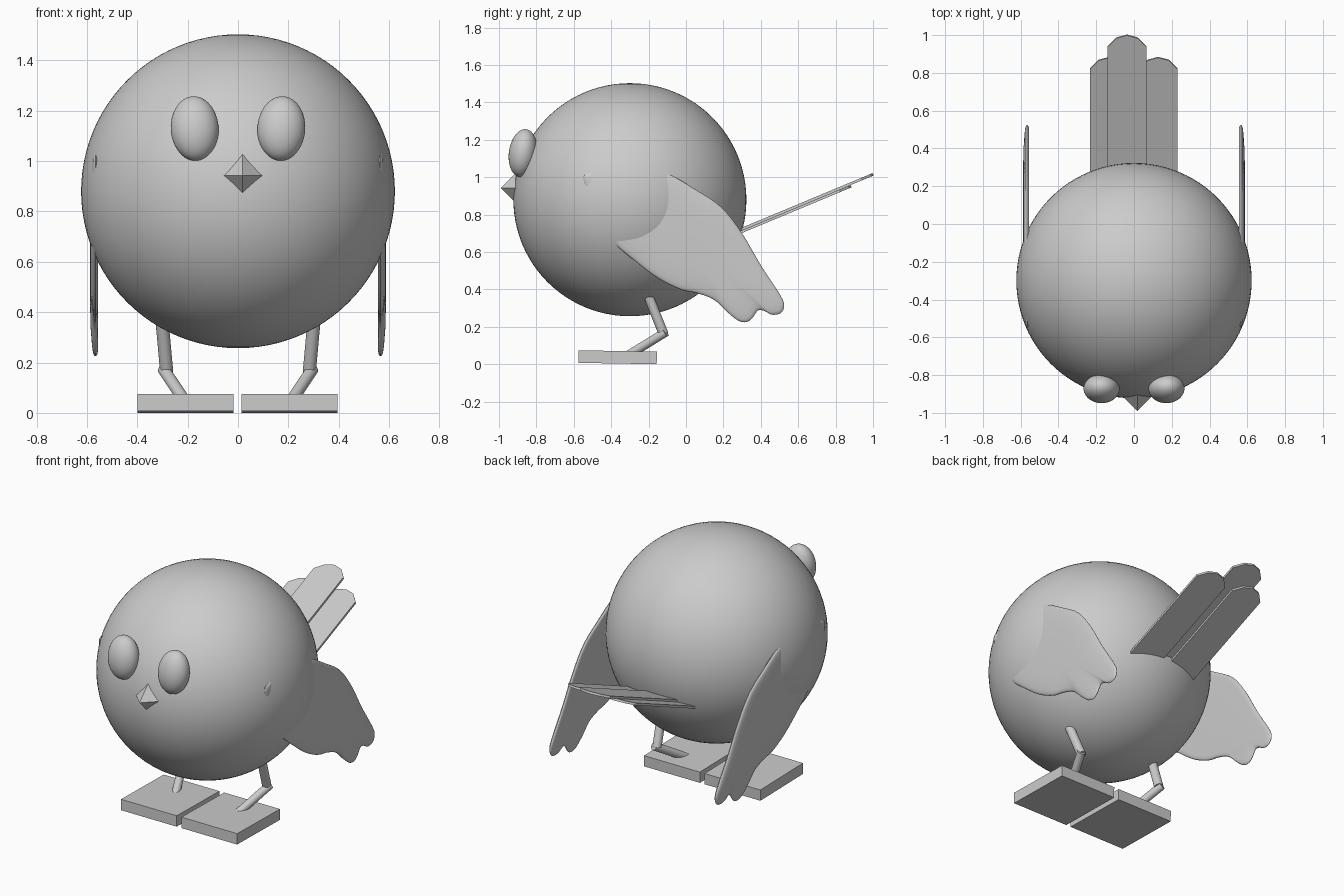
import bpy, bmesh, math
from mathutils import Vector, Matrix

if "Cube" in bpy.data.objects:
    bpy.data.objects.remove(bpy.data.objects["Cube"])

grey = bpy.data.materials.new("plain grey")
grey.diffuse_color = (0.6, 0.6, 0.6, 1)
grey.use_nodes = True
grey.node_tree.nodes["Principled BSDF"].inputs["Base Color"].default_value = grey.diffuse_color


def finish(name, bm, matrix=None, smooth=None):
    if matrix is not None:
        bm.transform(matrix)
    bmesh.ops.recalc_face_normals(bm, faces=bm.faces)
    me = bpy.data.meshes.new(name)
    bm.to_mesh(me)
    bm.free()
    me.materials.append(grey)
    ob = bpy.data.objects.new(name, me)
    bpy.context.collection.objects.link(ob)
    if smooth:
        bpy.ops.object.select_all(action='DESELECT')
        ob.select_set(True)
        bpy.context.view_layer.objects.active = ob
        bpy.ops.object.shade_smooth_by_angle(angle=math.radians(smooth))
    return ob


def ball(name, centre, radii, rot, segs):
    bm = bmesh.new()
    bmesh.ops.create_uvsphere(bm, u_segments=segs, v_segments=segs // 2, radius=1)
    m = Matrix.Translation(centre) @ rot @ Matrix.Diagonal((*radii, 1))
    return finish(name, bm, m, 30)


def rod(name, a, b, r):
    a, b = Vector(a), Vector(b)
    bm = bmesh.new()
    bmesh.ops.create_cone(bm, cap_ends=True, segments=32, radius1=r, radius2=r,
                          depth=(b - a).length)
    rot = (b - a).to_track_quat('Z', 'Y').to_matrix().to_4x4()
    return finish(name, bm, Matrix.Translation((a + b) / 2) @ rot, 40)


def smooth_loop(pts, steps=4):
    # closed Catmull-Rom curve through the points
    pts = [Vector(p) for p in pts]
    n, out = len(pts), []
    for i in range(n):
        p0, p1, p2, p3 = (pts[(i + k - 1) % n] for k in range(4))
        for s in range(steps):
            t = s / steps
            out.append(0.5 * (2 * p1 + (p2 - p0) * t
                              + (2 * p0 - 5 * p1 + 4 * p2 - p3) * t * t
                              + (3 * p1 - p0 - 3 * p2 + p3) * t ** 3))
    return out


# body
ball("body", (0, -0.30, 0.88), (0.623,) * 3, Matrix(), 96)

# beak: four-sided pyramid pointing forward
bm = bmesh.new()
bmesh.ops.create_cone(bm, cap_ends=True, segments=4, radius1=0.105, radius2=0, depth=0.105)
finish("beak", bm, Matrix.Translation((0.018, -0.9375, 0.942))
       @ Matrix.Rotation(math.pi / 2, 4, 'X'))

# wing outline in (y, z); the front end is buried in the body
WING = smooth_loop([
    (-0.548, 0.99), (-0.52, 1.025), (-0.40, 1.06), (-0.25, 1.06), (-0.10, 1.02),
    (0.05, 0.935), (0.19, 0.84), (0.30, 0.70), (0.40, 0.53), (0.495, 0.385),
    (0.525, 0.32), (0.508, 0.275), (0.46, 0.265), (0.42, 0.285), (0.385, 0.288),
    (0.357, 0.25), (0.325, 0.226), (0.28, 0.233), (0.22, 0.28), (0.15, 0.345),
    (0.06, 0.38), (-0.03, 0.40), (-0.15, 0.46), (-0.27, 0.55), (-0.38, 0.645),
    (-0.45, 0.75), (-0.51, 0.88)])


def wing(name, side):
    # rings shrink towards the middle: flat inside, gently domed outside
    rings = [(0.90, 0.556), (0.97, 0.557), (0.99, 0.560), (1.0, 0.566), (0.99, 0.572),
             (0.965, 0.576), (0.90, 0.580), (0.75, 0.585), (0.5, 0.588)]
    c = Vector((0.0, 0.67))
    bm = bmesh.new()
    loops = []
    for s, x in rings:
        loops.append([bm.verts.new((side * x, *(c + (p - c) * s))) for p in WING])
    n = len(WING)
    for lo, hi in zip(loops, loops[1:]):
        for i in range(n):
            bm.faces.new((lo[i], lo[(i + 1) % n], hi[(i + 1) % n], hi[i]))
    bm.faces.new(loops[0])
    bm.faces.new(loops[-1])
    finish(name, bm, None, 40)


def feather(name, cx, end, drop):
    # plank with a rounded tip, sloping up to the back
    w, y0, slope, t = 0.1025, 0.15, 0.417, 0.013
    tip = [(1, -0.06), (0.55, -0.015), (0, 0), (-0.55, -0.015), (-1, -0.06)]
    outline = [(cx - w, y0), (cx + w, y0)] + [(cx + w * u, end + v) for u, v in tip]
    bm = bmesh.new()
    f = bm.faces.new([bm.verts.new((x, y, 1.023 + (y - 1) * slope - drop))
                      for x, y in outline])
    new = bmesh.ops.extrude_face_region(bm, geom=[f])["geom"]
    bmesh.ops.translate(bm, vec=(0, 0.005, -t),
                        verts=[g for g in new if isinstance(g, bmesh.types.BMVert)])
    finish(name, bm)


# tail
feather("tail_feather_middle", -0.037, 0.998, 0)
feather("tail_feather_left", -0.13, 0.88, 0.014)
feather("tail_feather_right", 0.128, 0.88, 0.014)

# paired parts
for label, s in (("left", -1), ("right", 1)):
    tilt = Matrix.Rotation(math.radians(-8), 4, 'X') @ Matrix.Rotation(math.radians(3.5 * s), 4, 'Y')
    ball("eye_" + label, (0.172 * s, -0.872, 1.129), (0.095, 0.075, 0.129), tilt, 48)
    wing("wing_" + label, s)
    rod("upper_leg_" + label, (0.305 * s, -0.215, 0.40), (0.283 * s, -0.12, 0.162), 0.026)
    rod("lower_leg_" + label, (0.295 * s, -0.108, 0.172), (0.21 * s, -0.315, 0.045), 0.024)
    # foot: flat block, tipped up slightly at the front
    bm = bmesh.new()
    bmesh.ops.create_cube(bm, size=1)
    finish("foot_" + label, bm, Matrix.Translation((0.207 * s - 0.002, -0.365, 0.0375))
           @ Matrix.Rotation(math.radians(-1), 4, 'X')
           @ Matrix.Diagonal((0.382, 0.418, 0.067, 1)))
